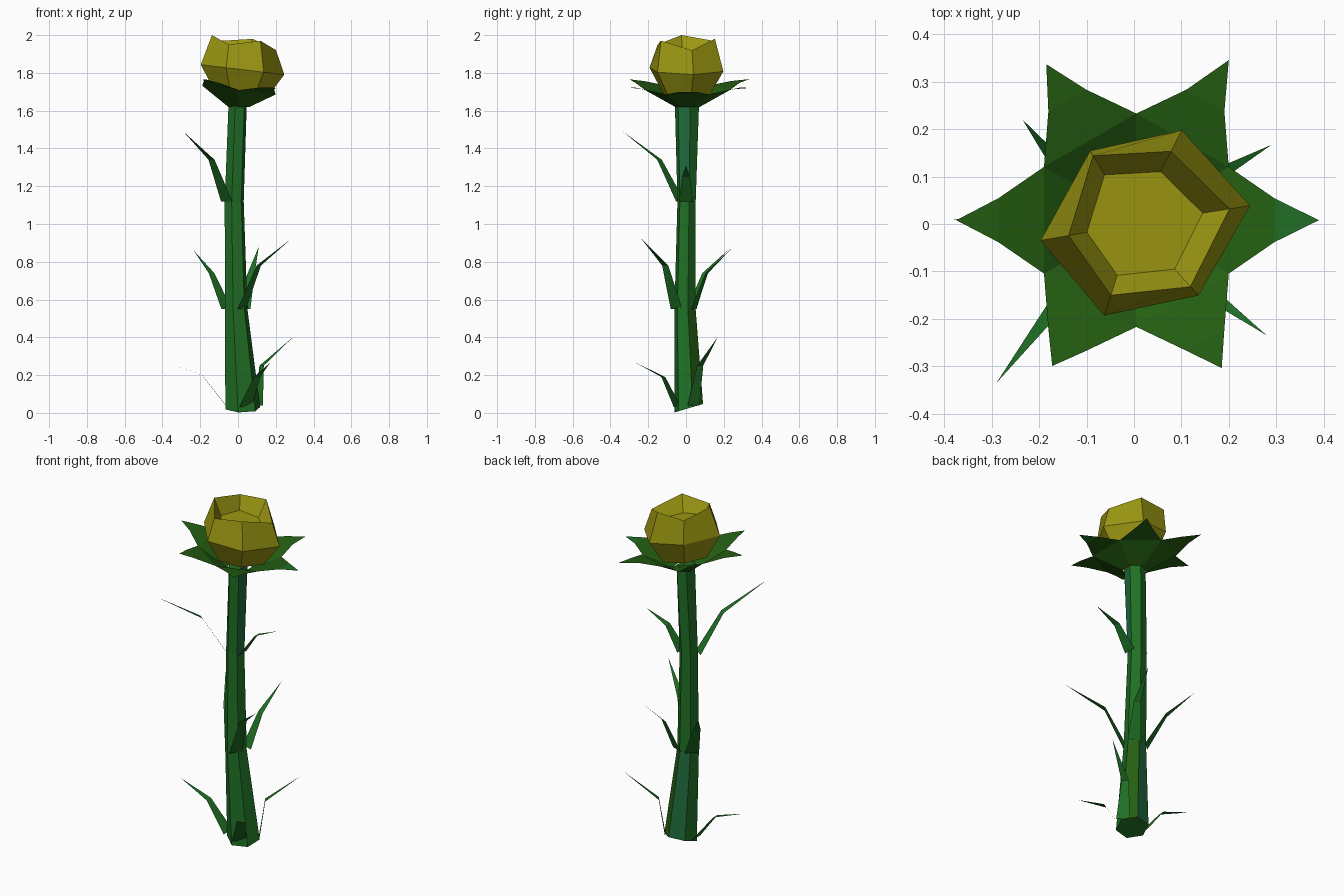
import bpy, bmesh
from math import sin, cos, radians
from mathutils import Vector

old = bpy.data.objects.get("Cube")
if old:
    bpy.data.objects.remove(old, do_unlink=True)


def material(name, rgb):
    m = bpy.data.materials.new(name)
    m.use_nodes = True
    m.diffuse_color = (*rgb, 1)
    m.node_tree.nodes["Principled BSDF"].inputs["Base Color"].default_value = (*rgb, 1)
    return m


GREEN = material("stem_green", (0.014, 0.16, 0.018))
TEAL = material("blue_green", (0.014, 0.15, 0.045))
MOSS = material("moss_green", (0.018, 0.115, 0.006))
YELLOW = material("petal_yellow", (0.33, 0.31, 0.006))


def build(name, verts, faces, mats, rule=None, closed=True):
    me = bpy.data.meshes.new(name)
    me.from_pydata(verts, [], faces)
    if closed:
        bm = bmesh.new()
        bm.from_mesh(me)
        bmesh.ops.recalc_face_normals(bm, faces=bm.faces)
        bm.to_mesh(me)
        bm.free()
    for m in mats:
        me.materials.append(m)
    for p in me.polygons:
        p.material_index = rule(p) if rule else 0
    ob = bpy.data.objects.new(name, me)
    bpy.context.scene.collection.objects.link(ob)
    return ob


def polar(r, deg, z, centre=(0, 0)):
    a = radians(deg)
    return Vector((centre[0] + r * cos(a), centre[1] + r * sin(a), z))


def loft(rings):
    """Join six-sided rings with quads and cap both ends."""
    n = 6
    verts = [v for ring in rings for v in ring]
    faces = [(k * n + i, k * n + (i + 1) % n, (k + 1) * n + (i + 1) % n, (k + 1) * n + i)
             for k in range(len(rings) - 1) for i in range(n)]
    last = (len(rings) - 1) * n
    return verts, faces + [tuple(range(n))[::-1], tuple(range(last, last + n))]


# Stem: centre, half sizes, height and tilt of each ring
rings = []
for cx, cy, rx, ry, z, tilt in ((0.025, 0.015, 0.095, 0.078, 0.025, 0.3),
                                (-0.01, -0.005, 0.062, 0.058, 0.55, 0),
                                (-0.02, 0.003, 0.052, 0.05, 1.12, 0),
                                (-0.002, 0.005, 0.05, 0.066, 1.63, 0)):
    ring = []
    for i in range(6):
        p = polar(1, 15 + 60 * i, 0)
        ring.append((cx + rx * p.x, cy + ry * p.y, z + tilt * ry * p.y))
    rings.append(ring)


def stem_colour(p):
    n, z = p.normal, p.center.z
    if z < 0.5 and n.y > 0.3:
        return 2 if n.x > -0.2 else 1
    if z > 1.2 and n.y < -0.2 and n.x > 0.3:
        return 1
    return 0


build("stem", *loft(rings), (GREEN, TEAL, MOSS), stem_colour)

# Thin bent leaves: foot, bend and tip
LEAVES = (
    ((-0.065, 0.0, 0.04), (-0.19, 0.0, 0.2), (-0.38, 0.01, 0.27)),
    ((0.04, -0.045, 0.03), (0.1, -0.12, 0.19), (0.17, -0.265, 0.265)),
    ((0.11, 0.04, 0.04), (0.125, 0.075, 0.25), (0.29, 0.167, 0.4)),
    ((0.02, -0.05, 0.55), (0.11, -0.11, 0.78), (0.28, -0.235, 0.92)),
    ((-0.06, 0.03, 0.55), (-0.14, 0.1, 0.74), (-0.235, 0.22, 0.86)),
    ((0.03, 0.04, 0.55), (0.07, 0.11, 0.74), (0.11, 0.25, 0.88)),
    ((-0.06, -0.03, 1.12), (-0.14, -0.14, 1.34), (-0.29, -0.335, 1.49)),
    ((0.03, 0.0, 1.12), (0.12, 0.0, 1.25), (0.26, 0.0, 1.31)),
)
for k, leaf in enumerate(LEAVES):
    foot, bend, tip = map(Vector, leaf)
    run = tip - foot
    side = Vector((-run.y, run.x, 0)).normalized()
    verts = [foot - side * 0.038, foot + side * 0.038,
             bend + side * 0.02, bend - side * 0.02, tip]
    build(f"leaf_{k + 1}", verts, [(1, 0, 3, 2), (2, 3, 4)], (GREEN,), closed=False)

# Calyx: a leaning cup with six pointed sepals
CENTRE = (0.005, 0.008)


def lean(v):
    return Vector((v.x, v.y, v.z - 0.12 * v.x))


verts, faces = [], []
for i, reach in enumerate((0.385, 0.39, 0.38, 0.38, 0.355, 0.36)):
    a = 60 * i
    b = len(verts)
    verts += [polar(0.065, a - 30, 1.62, CENTRE), polar(0.065, a + 30, 1.62, CENTRE)]
    verts += [lean(polar(r, d, z, CENTRE)) for r, d, z in (
        (0.225, a - 30, 1.71), (0.225, a + 30, 1.71),
        (0.295, a - 9, 1.735), (0.295, a + 9, 1.735), (reach, a, 1.745))]
    faces += [(b, b + 2, b + 3, b + 1)[::-1], (b + 2, b + 4, b + 5, b + 3), (b + 4, b + 6, b + 5)]
    faces[-3] = faces[-3][::-1]
build("calyx", verts, faces, (MOSS, GREEN),
      lambda p: 1 if p.center.x > 0.3 else 0, closed=False)

# Bud: six-sided leaning globe with an uneven rim and a sunken top
ANGLES = (9, 63, 121, 190, 252, 312)
BELLY = (0.248, 0.222, 0.18, 0.2, 0.203, 0.203)
RIM = (0.204, 0.172, 0.168, 0.14, 0.158, 0.178)
RIM_Z = (1.92, 1.98, 1.97, 2.0, 1.95, 1.97)


def bud_ring(scale, radii, z):
    return [lean(polar(r * scale, a, z)) for r, a in zip(radii, ANGLES)]


rim = [polar(r, a, z) for r, a, z in zip(RIM, ANGLES, RIM_Z)]
verts, faces = loft([bud_ring(0.62, BELLY, 1.685), bud_ring(1, BELLY, 1.82),
                     rim, bud_ring(0.72, RIM, 1.89)])
build("bud", verts, faces, (YELLOW,))
